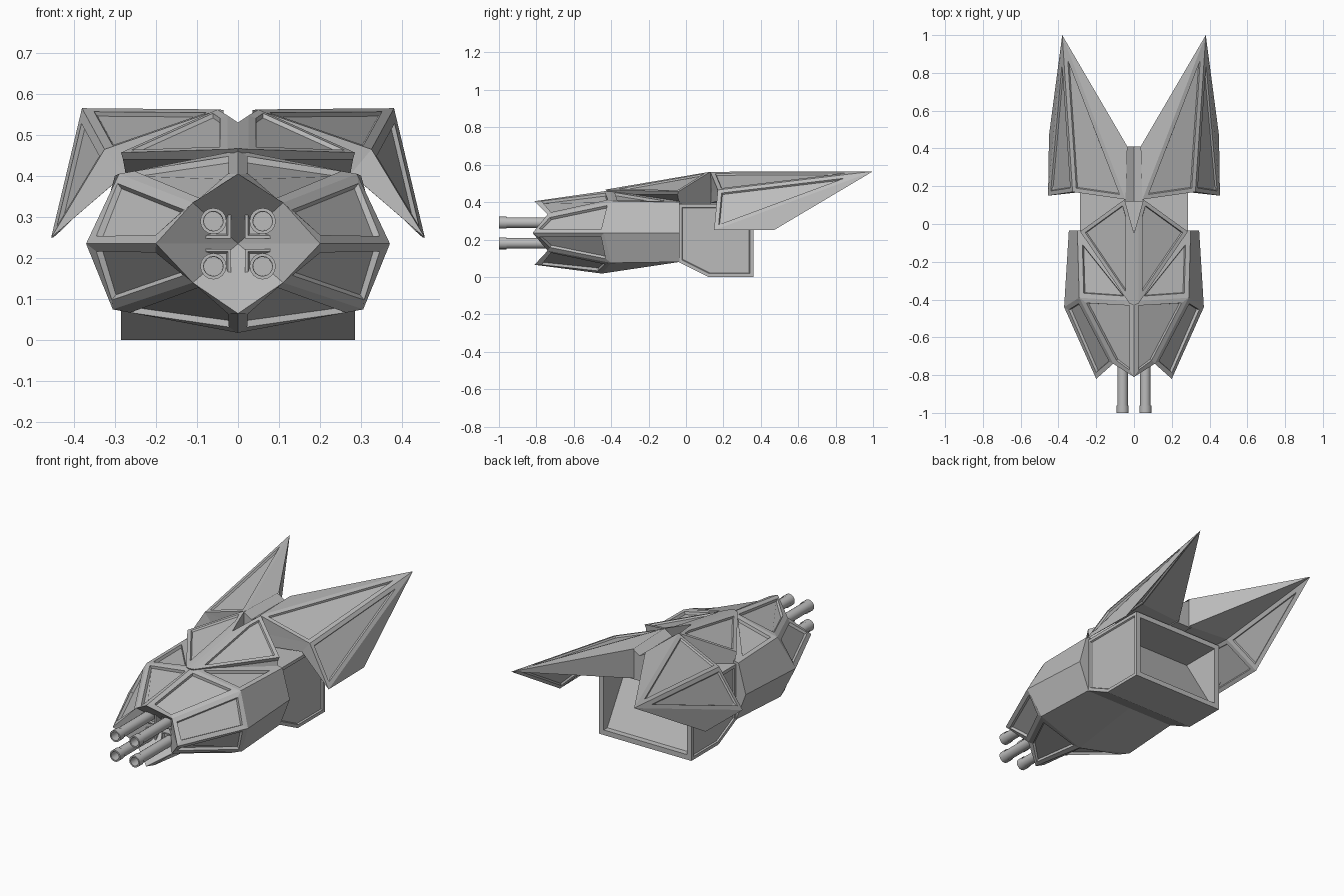
import bpy, bmesh, math
from mathutils import Vector, Matrix

cube = bpy.data.objects.get("Cube")
if cube:
    bpy.data.objects.remove(cube, do_unlink=True)

grey = bpy.data.materials.new("hull_grey")
grey.use_nodes = True
GREY = (0.5, 0.5, 0.5, 1)
grey.diffuse_color = GREY
grey.node_tree.nodes["Principled BSDF"].inputs["Base Color"].default_value = GREY


def finish(name, bm, mirror=False):
    me = bpy.data.meshes.new(name)
    bm.to_mesh(me)
    bm.free()
    me.materials.append(grey)
    ob = bpy.data.objects.new(name, me)
    bpy.context.collection.objects.link(ob)
    if mirror:
        ob.modifiers.new("Mirror", 'MIRROR').merge_threshold = 0.0005
    return ob


def shell(name, points, faces, inside, panels=(), rim=0.022, depth=0.012):
    """Mirrored faceted shell; named faces in panels get a sunken inset."""
    bm = bmesh.new()
    v = {k: bm.verts.new(p) for k, p in points.items()}
    made = {}
    for f in faces:
        made[f] = bm.faces.new([v[k] for k in f.split()])
    bm.normal_update()
    for f in made.values():
        if f.normal.dot(f.calc_center_median() - Vector(inside)) < 0:
            f.normal_flip()
    bm.normal_update()
    for key in panels:
        sink(bm, made[key], rim, depth)
    return finish(name, bm, True)


def sink(bm, face, rim, depth):
    """Frame a face, then push its middle inwards with steep walls."""
    bmesh.ops.inset_individual(bm, faces=[face], thickness=rim, use_even_offset=True)
    bmesh.ops.inset_individual(bm, faces=[face], thickness=0.004, depth=-depth,
                               use_even_offset=True)


# Hull: four-pointed nose flaring to a wide ring, then tapering aft
hull = {
    "tip_t": (0, -.81, .405), "tip_s": (.2, -.82, .235), "tip_b": (0, -.81, .065),
    "nu": (.11, -.74, .335), "nl": (.11, -.74, .14),
    "top": (0, -.41, .462), "sh": (.29, -.39, .405), "wide": (.37, -.44, .235),
    "low": (.305, -.4, .075), "keel": (0, -.45, .018),
    "top2": (0, -.035, .46), "sh2": (.3, -.035, .4), "wide2": (.345, -.035, .235),
    "low2": (.285, -.035, .08), "keel2": (0, -.035, .08),
}
nose = ["tip_t nu sh top", "nu tip_s wide sh", "tip_s nl low wide", "nl tip_b keel low"]
mid = ["top sh sh2", "top sh2 top2", "sh wide wide2 sh2", "wide low low2 wide2",
       "low keel keel2 low2", "top2 sh2 wide2 low2 keel2"]
shell("hull", hull, nose + mid, (0, -.4, .235), nose + mid[:1], 0.025, 0.015)

# Mouth: recessed star funnel between the nose tips
mouth = {k: hull[k] for k in ("tip_t", "tip_s", "tip_b", "nu", "nl")}
mouth["mid"] = (0, -.62, .235)
shell("mouth", mouth, ["tip_t nu mid", "nu tip_s mid", "tip_s nl mid", "nl tip_b mid"],
      (0, 5, .235))

# Gun sockets and hollow barrels
for side, x in (("left", .06), ("right", -.06)):
    for level, z in (("upper", .29), ("lower", .18)):
        bm = bmesh.new()
        bmesh.ops.create_cube(bm, size=1, matrix=Matrix.Translation((x, -.645, z))
                              @ Matrix.Diagonal((.085, .11, .085, 1)))
        sink(bm, min(bm.faces, key=lambda f: f.calc_center_median().y), 0.007, 0.01)
        finish(f"{side}_{level}_socket", bm)

        bm = bmesh.new()
        for radius, start, end in ((.028, -.99, -.63), (.032, -1, -.96)):
            place = Matrix.Translation((x, (start + end) / 2, z)) @ Matrix.Rotation(math.pi / 2, 4, 'X')
            new = bmesh.ops.create_cone(bm, cap_ends=True, segments=16, radius1=radius,
                                        radius2=radius, depth=end - start, matrix=place)["verts"]
        bm.normal_update()
        muzzle = min((f for f in bm.faces if len(f.verts) > 4),
                     key=lambda f: f.calc_center_median().y)
        inner = [f for f in bm.faces if len(f.verts) > 4 and f is not muzzle
                 and f.calc_center_median().y < -.9]
        bmesh.ops.delete(bm, geom=inner, context='FACES_ONLY')
        bmesh.ops.inset_individual(bm, faces=[muzzle], thickness=0.008)
        bmesh.ops.inset_individual(bm, faces=[muzzle], thickness=0.001, depth=-0.15)
        barrel = finish(f"{side}_{level}_barrel", bm)
        bpy.context.view_layer.objects.active = barrel
        barrel.select_set(True)
        bpy.ops.object.shade_smooth_by_angle(angle=math.radians(40))
        barrel.select_set(False)

# Canopy: two raised plates with a centre spine and a rear notch
canopy = {
    "a": (0, -.43, .467), "a1": (.025, -.42, .465), "c": (.285, -.04, .457),
    "r": (.05, .13, .562), "o": (0, -.05, .53), "o1": (.025, .04, .547),
    "a_": (0, -.41, .44), "c_": (.28, -.045, .44), "r_": (.05, .13, .385),
    "o_": (0, -.05, .385), "cb": (.27, -.035, .385),
}
shell("canopy", canopy,
      ["a a1 o1 o", "a1 c r o1", "a a_ c_ c a1", "c c_ cb r_ r", "o o1 r r_ o_", "a_ o_ cb c_"],
      (.08, -.08, .46), ["a1 c r o1"], 0.02, 0.01)

# Rear body: side profile extruded across, panelled sides, deep exhaust recess
bm = bmesh.new()
profile = [(-.04, .39), (.36, .39), (.36, 0), (.12, 0), (-.04, .08)]
base = bm.faces.new([bm.verts.new((-.285, y, z)) for y, z in profile])
ext = bmesh.ops.extrude_face_region(bm, geom=[base])["geom"]
for e in ext:
    if isinstance(e, bmesh.types.BMVert):
        e.co.x = .285
bmesh.ops.recalc_face_normals(bm, faces=bm.faces[:])
rear = max(bm.faces, key=lambda f: f.calc_center_median().y)
for f in [f for f in bm.faces if abs(f.normal.x) > .9]:
    sink(bm, f, 0.018, 0.008)
bmesh.ops.inset_individual(bm, faces=[rear], thickness=0.04)
bmesh.ops.inset_individual(bm, faces=[rear], thickness=0.002, depth=-0.03)
for vert in rear.verts:
    if vert.co.z > .2:
        vert.co.y -= .2
finish("rear_body", bm)

# Bridge joining the two wings
bridge = {
    "f0": (0, .12, .53), "f1": (.05, .12, .56), "f2": (.05, .12, .39), "f3": (0, .12, .39),
    "b0": (0, .41, .53), "b1": (.05, .41, .56), "b2": (.05, .41, .39), "b3": (0, .41, .39),
}
shell("wing_bridge", bridge, ["f0 f1 b1 b0", "f1 f2 b2 b1", "f2 f3 b3 b2",
                              "f0 f3 f2 f1", "b0 b1 b2 b3"], (.02, .25, .46))

# Wings: swept-back faceted blades with a drooping outer fin
wing = {
    "root": (.045, .13, .562), "inner": (.035, .41, .56), "tip": (.38, 1, .565),
    "knee": (.325, .17, .465), "fin1": (.455, .15, .25), "fin2": (.45, .47, .25),
    "under1": (.275, .17, .405), "under2": (.29, .42, .405),
    "low1": (.035, .13, .395), "low2": (.035, .41, .395), "front": (.045, .135, .462),
}
upper, outer, below = "root tip knee", "knee tip fin1", "under2 fin2 tip"
inboard = "under1 fin1 fin2 under2"
shell("wings", wing,
      ["root inner tip", upper, outer, "fin1 tip fin2", "front root knee",
       "low1 front knee under1", "knee fin1 under1", inboard, below,
       "low1 under1 under2 low2", "low2 under2 tip", "low2 tip inner"],
      (.25, .35, .47), [upper, outer, below, inboard], 0.022, 0.01)
